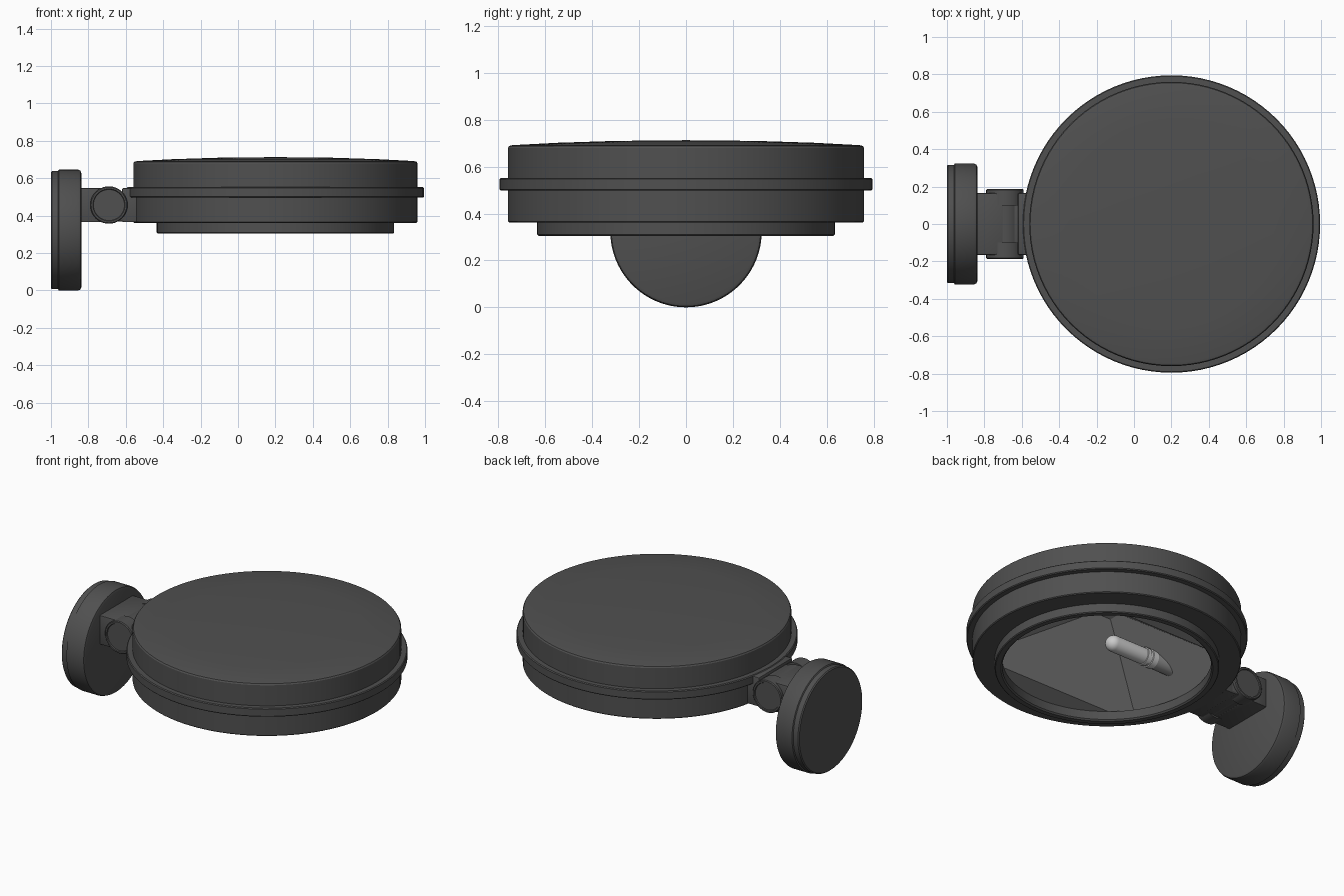
import bpy, bmesh, math
from mathutils import Matrix, Vector

if "Cube" in bpy.data.objects:
    bpy.data.objects.remove(bpy.data.objects["Cube"])

CX = 0.2  # lamp head centre


def material(name, v):
    m = bpy.data.materials.new(name)
    m.diffuse_color = (v, v, v, 1)
    m.use_nodes = True
    m.node_tree.nodes["Principled BSDF"].inputs["Base Color"].default_value = m.diffuse_color
    return m


DARK, SILVER, GLASS = material("dark_metal", 0.08), material("silver", 0.3), material("glass", 0.65)


def finish(name, bm, mat, smooth=True, recalc=True):
    if recalc:
        bmesh.ops.recalc_face_normals(bm, faces=bm.faces)
    me = bpy.data.meshes.new(name)
    bm.to_mesh(me)
    bm.free()
    me.materials.append(mat)
    ob = bpy.data.objects.new(name, me)
    bpy.context.collection.objects.link(ob)
    if smooth:
        bpy.ops.object.select_all(action='DESELECT')
        ob.select_set(True)
        bpy.context.view_layer.objects.active = ob
        bpy.ops.object.shade_smooth_by_angle(angle=math.radians(30))
    return ob


def lathe(name, profile, origin, axis, mat, steps=96):
    """Spin (radius, height) points around the given axis."""
    bm = bmesh.new()
    vs = [bm.verts.new((r, 0, h)) for r, h in profile]
    edges = [bm.edges.new(p) for p in zip(vs, vs[1:])]
    bmesh.ops.spin(bm, geom=vs + edges, cent=(0, 0, 0), axis=(0, 0, 1),
                   angle=2 * math.pi, steps=steps)
    bmesh.ops.remove_doubles(bm, verts=bm.verts, dist=1e-5)
    rot = Vector((0, 0, 1)).rotation_difference(Vector(axis)).to_matrix().to_4x4()
    bm.transform(Matrix.Translation(origin) @ rot)
    return finish(name, bm, mat)


def box(name, lo, hi, mat, bevel=0.008):
    bm = bmesh.new()
    lo, hi = Vector(lo), Vector(hi)
    bmesh.ops.create_cube(bm, size=1, matrix=Matrix.Translation((lo + hi) / 2)
                          @ Matrix.Diagonal((*(hi - lo), 1)))
    bmesh.ops.bevel(bm, geom=bm.edges[:], offset=bevel, segments=2, profile=0.5, affect='EDGES')
    return finish(name, bm, mat)


# Lamp head: domed lid, flange, lower drum and opening ring
lathe("head_lid", [(0, .713), (.3, .71), (.55, .702), (.74, .692), (.755, .688), (.76, .68),
                   (.76, .55)], (CX, 0, 0), (0, 0, 1), DARK)
lathe("head_flange", [(.755, .552), (.79, .552), (.795, .547), (.795, .503), (.79, .498),
                      (.755, .498)], (CX, 0, 0), (0, 0, 1), DARK)
lathe("head_drum", [(.76, .5), (.76, .367), (.755, .362), (.635, .362), (.635, .31), (.63, .305),
                    (.6, .305), (.592, .313), (.592, .365)], (CX, 0, 0), (0, 0, 1), DARK)

# Reflector: flat plate with a rectangular hole rising into a four-sided hood
bm = bmesh.new()
z0 = .366
rect = [bm.verts.new((CX + x, y, z0)) for x, y in ((-.6, -.45), (.6, -.45), (.6, .45), (-.6, .45))]
ring = bmesh.ops.create_circle(bm, radius=.757, segments=96,
                               matrix=Matrix.Translation((CX, 0, z0)))["verts"]
loops = [bm.edges.new((rect[i], rect[(i + 1) % 4])) for i in range(4)]
loops += list({e for v in ring for e in v.link_edges})
bmesh.ops.triangle_fill(bm, use_beauty=True, use_dissolve=False, edges=loops, normal=(0, 0, -1))
top = [bm.verts.new((CX + x, y, .665)) for x, y in ((-.06, -.04), (.06, -.04), (.06, .04), (-.06, .04))]
for f in [f for f in bm.faces if set(f.verts) <= set(rect)]:
    bm.faces.remove(f)
for i in range(4):
    j = (i + 1) % 4
    bm.faces.new((rect[i], rect[j], top[j], top[i]))
bm.faces.new(top)
bmesh.ops.recalc_face_normals(bm, faces=bm.faces)
bm.normal_update()
if max(bm.faces, key=lambda f: f.calc_center_median().z).normal.z > 0:
    bmesh.ops.reverse_faces(bm, faces=bm.faces)
finish("reflector", bm, SILVER, smooth=False, recalc=False)

# Bulb pointing along x, with collars and a socket entering the reflector
R = .048
tip = [(R * math.cos(a), .27 + R * math.sin(a)) for a in [i * math.pi / 16 for i in range(9)]]
lathe("bulb", [(R, 0)] + tip[:-1] + [(0, .27 + R)], (-.12, 0, .485), (1, 0, 0), GLASS, 32)
lathe("bulb_collar", [(0, 0), (.054, 0), (.054, .035), (.046, .037), (.046, .05), (.054, .052),
                      (.054, .075), (0, .075)], (-.14, 0, .485), (1, 0, 0), GLASS, 32)
lathe("bulb_socket", [(0, 0), (.05, 0), (.05, .2), (0, .2)], (-.33, 0, .485), (1, 0, 0), SILVER, 32)

# Round wall plate
lathe("wall_plate", [(0, 0), (.31, 0), (.316, .006), (.316, .038), (.323, .042), (.323, .145),
                     (.318, .157), (.306, .162), (0, .162)], (-1, 0, .323), (1, 0, 0), DARK)

# Hinge between the wall plate and the head
box("wall_arm", (-.86, -.165, .365), (-.70, .165, .548), DARK)
box("head_arm", (-.62, -.165, .365), (-.50, .165, .548), DARK)
box("hinge_web", (-.72, -.165, .37), (-.58, .165, .53), DARK)
lathe("hinge_barrel", [(0, -.16), (.09, -.16), (.09, .16), (0, .16)], (-.69, 0, .457),
      (0, 1, 0), DARK, 48)
for side, s in (("front", -1), ("back", 1)):
    lathe(f"hinge_cap_{side}", [(0, .1), (.1, .1), (.1, .183), (.095, .188), (.086, .188), (.083, .182),
                                (0, .182)], (-.69, 0, .457), (0, s, 0), DARK, 48)
